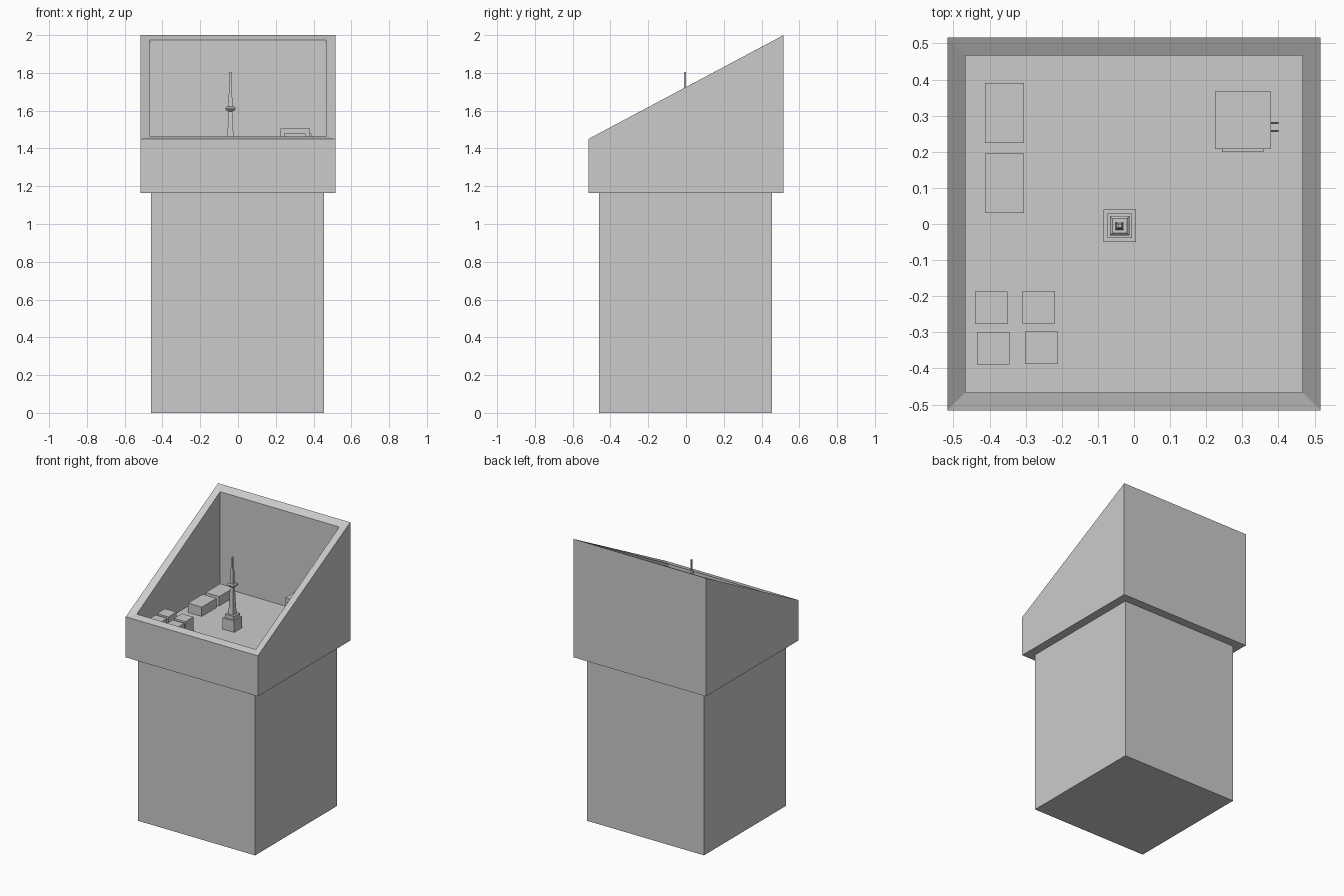
import bpy

if "Cube" in bpy.data.objects:
    bpy.data.objects.remove(bpy.data.objects["Cube"])

FLOOR = 1.30


def make_mesh(name, verts, faces):
    mesh = bpy.data.meshes.new(name)
    mesh.from_pydata(verts, [], faces)
    mesh.update()
    obj = bpy.data.objects.new(name, mesh)
    bpy.context.collection.objects.link(obj)
    return obj


def ring(x, y, z, h):
    return [(x - h, y - h, z), (x + h, y - h, z), (x + h, y + h, z), (x - h, y + h, z)]


def loft(name, rings, close=True):
    """Skin a stack of four-sided rings, capping both ends."""
    verts = [v for r in rings for v in r]
    n = len(rings)
    faces = [(3, 2, 1, 0), tuple(range(4 * n - 4, 4 * n))]
    for k in range(n - 1):
        for i in range(4):
            j = (i + 1) % 4
            faces.append((4 * k + i, 4 * k + j, 4 * k + 4 + j, 4 * k + 4 + i))
    return make_mesh(name, verts, faces)


def box(name, x0, x1, y0, y1, z0, z1):
    def rect(z):
        return [(x0, y0, z), (x1, y0, z), (x1, y1, z), (x0, y1, z)]
    return loft(name, [rect(z0), rect(z1)])


def sloped_ring(h, z_front, z_back):
    return [(x, y, z_front if y < 0 else z_back) for x, y, _ in ring(0, 0, 0, h)]


# Pedestal
box("pedestal", -0.46, 0.456, -0.46, 0.456, 0, 1.165)

# Open housing: outer walls, slanted rim, inner walls and floor in one skin
loft("slanted_housing", [
    ring(0, 0, 1.163, 0.517),
    sloped_ring(0.517, 1.45, 2.0),
    sloped_ring(0.466, 1.463, 1.973),
    ring(0, 0, FLOOR, 0.466),
])

# Central tower: (half width, height) profile of square sections
tower_profile = [
    (0.045, FLOOR), (0.045, 1.38), (0.034, 1.38), (0.034, 1.405),
    (0.020, 1.405), (0.016, 1.46), (0.012, 1.575), (0.009, 1.595),
    (0.020, 1.600), (0.027, 1.608), (0.027, 1.614), (0.020, 1.621),
    (0.011, 1.621), (0.008, 1.72), (0.005, 1.725), (0.005, 1.805),
]
loft("tower", [ring(-0.04, -0.005, z, h) for h, z in tower_profile])

# Two long blocks on the left
for i, y0 in enumerate((0.03, 0.225)):
    box(f"long_block_{i + 1}", -0.412, -0.305, y0, y0 + 0.165, FLOOR, 1.366)

# Cluster of four small blocks
for i, (x, y) in enumerate([(-0.395, -0.232), (-0.264, -0.230),
                            (-0.390, -0.344), (-0.257, -0.343)]):
    loft(f"small_block_{i + 1}", [ring(x, y, FLOOR, 0.045), ring(x, y, 1.402, 0.045)])

# Right building with front panel and two side brackets
box("building", 0.225, 0.38, 0.208, 0.367, FLOOR, 1.506)
box("building_front_panel", 0.244, 0.358, 0.200, 0.208, FLOOR, 1.48)
for i, y0 in enumerate((0.255, 0.277)):
    y1 = y0 + 0.006
    loft(f"side_bracket_{i + 1}", [
        [(0.38, y0, FLOOR), (0.40, y0, FLOOR), (0.40, y1, FLOOR), (0.38, y1, FLOOR)],
        [(0.38, y0, 1.49), (0.40, y0, 1.455), (0.40, y1, 1.455), (0.38, y1, 1.49)],
    ])
